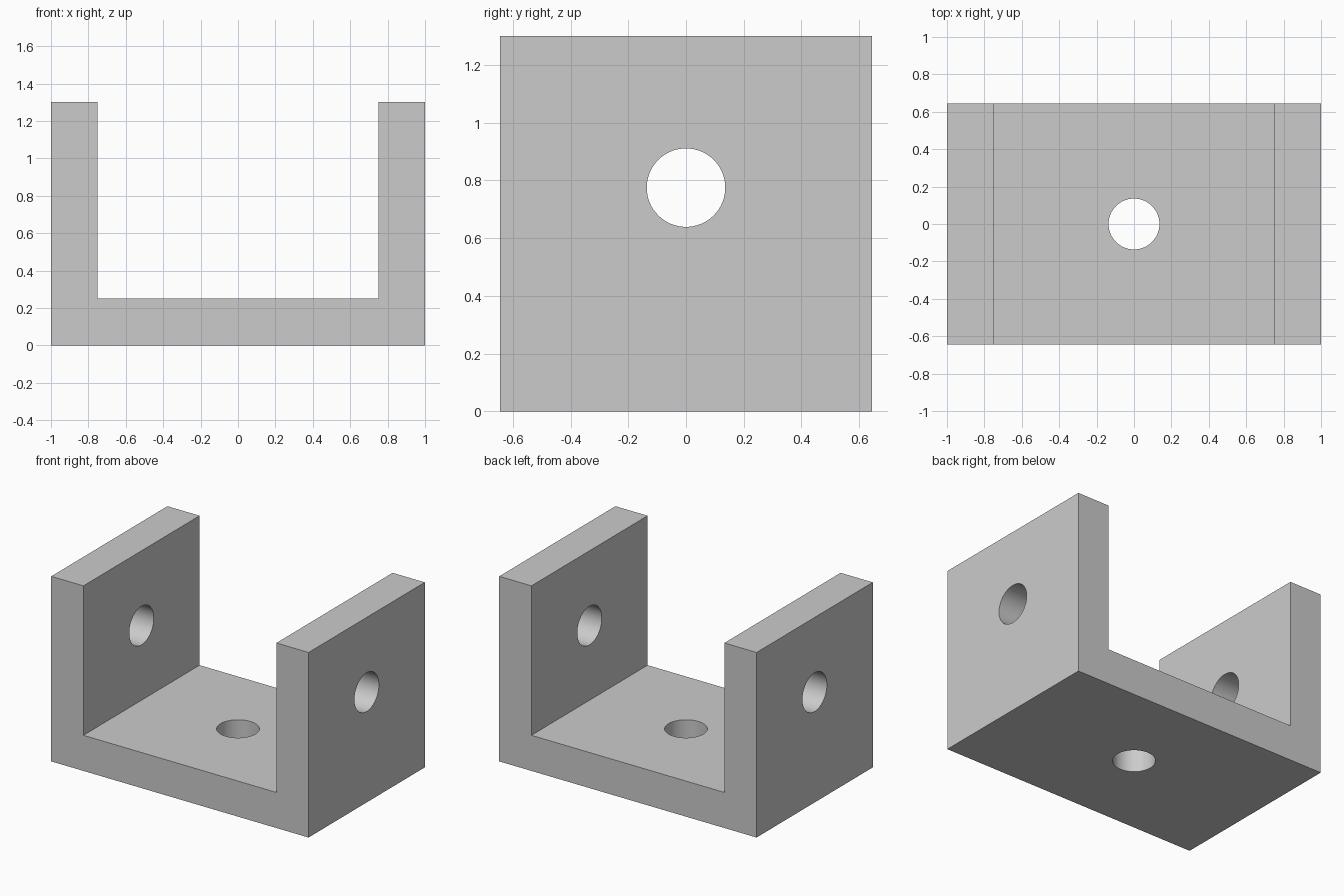
import bpy
import math

default = bpy.data.objects.get("Cube")
if default:
    bpy.data.objects.remove(default, do_unlink=True)

HALF_W, HALF_D, HEIGHT = 1.0, 0.645, 1.3
WALL = 0.25
HOLE_R, HOLE_Z = 0.136, 0.775

# Plain grey material
grey = bpy.data.materials.new("plain grey")
grey.use_nodes = True
colour = (0.6, 0.6, 0.6, 1)
grey.diffuse_color = colour
grey.node_tree.nodes["Principled BSDF"].inputs["Base Color"].default_value = colour

# U-shaped bracket: half profile mirrored, then extruded along y
inner = HALF_W - WALL
half = [(HALF_W, 0), (HALF_W, HEIGHT), (inner, HEIGHT), (inner, WALL)]
profile = half + [(-x, z) for x, z in reversed(half)]
n = len(profile)
verts = [(x, y, z) for y in (-HALF_D, HALF_D) for x, z in profile]
faces = [tuple(range(n)), tuple(reversed(range(n, 2 * n)))]
faces += [(i, i + n, (i + 1) % n + n, (i + 1) % n) for i in range(n)]
mesh = bpy.data.meshes.new("u_bracket")
mesh.from_pydata(verts, [], faces)
mesh.materials.append(grey)
bracket = bpy.data.objects.new("u_bracket", mesh)
bpy.context.collection.objects.link(bracket)

# Consistent outward normals
bpy.context.view_layer.objects.active = bracket
bracket.select_set(True)
bpy.ops.object.mode_set(mode="EDIT")
bpy.ops.mesh.select_all(action="SELECT")
bpy.ops.mesh.normals_make_consistent(inside=False)
bpy.ops.object.mode_set(mode="OBJECT")


def drill(name, location, rotation, depth):
    """Cut a round hole through the bracket."""
    bpy.ops.mesh.primitive_cylinder_add(
        vertices=64, radius=HOLE_R, depth=depth, location=location, rotation=rotation)
    cutter = bpy.context.object
    cutter.name = name
    cutter.hide_render = True
    cutter.data.materials.append(grey)
    bpy.context.view_layer.objects.active = bracket
    mod = bracket.modifiers.new(name, "BOOLEAN")
    mod.operation = "DIFFERENCE"
    mod.solver = "EXACT"
    mod.object = cutter
    bpy.ops.object.modifier_apply(modifier=mod.name)
    bpy.data.objects.remove(cutter, do_unlink=True)


# Pin holes through both arms, and mounting hole through the base
drill("pin_hole", (0, 0, HOLE_Z), (0, math.pi / 2, 0), 3 * HALF_W)
drill("base_hole", (0, 0, WALL / 2), (0, 0, 0), 2 * WALL)

# Smooth hole walls, sharp edges elsewhere
bpy.ops.object.select_all(action="DESELECT")
bracket.select_set(True)
bpy.context.view_layer.objects.active = bracket
bpy.ops.object.shade_smooth_by_angle(angle=math.radians(30))
